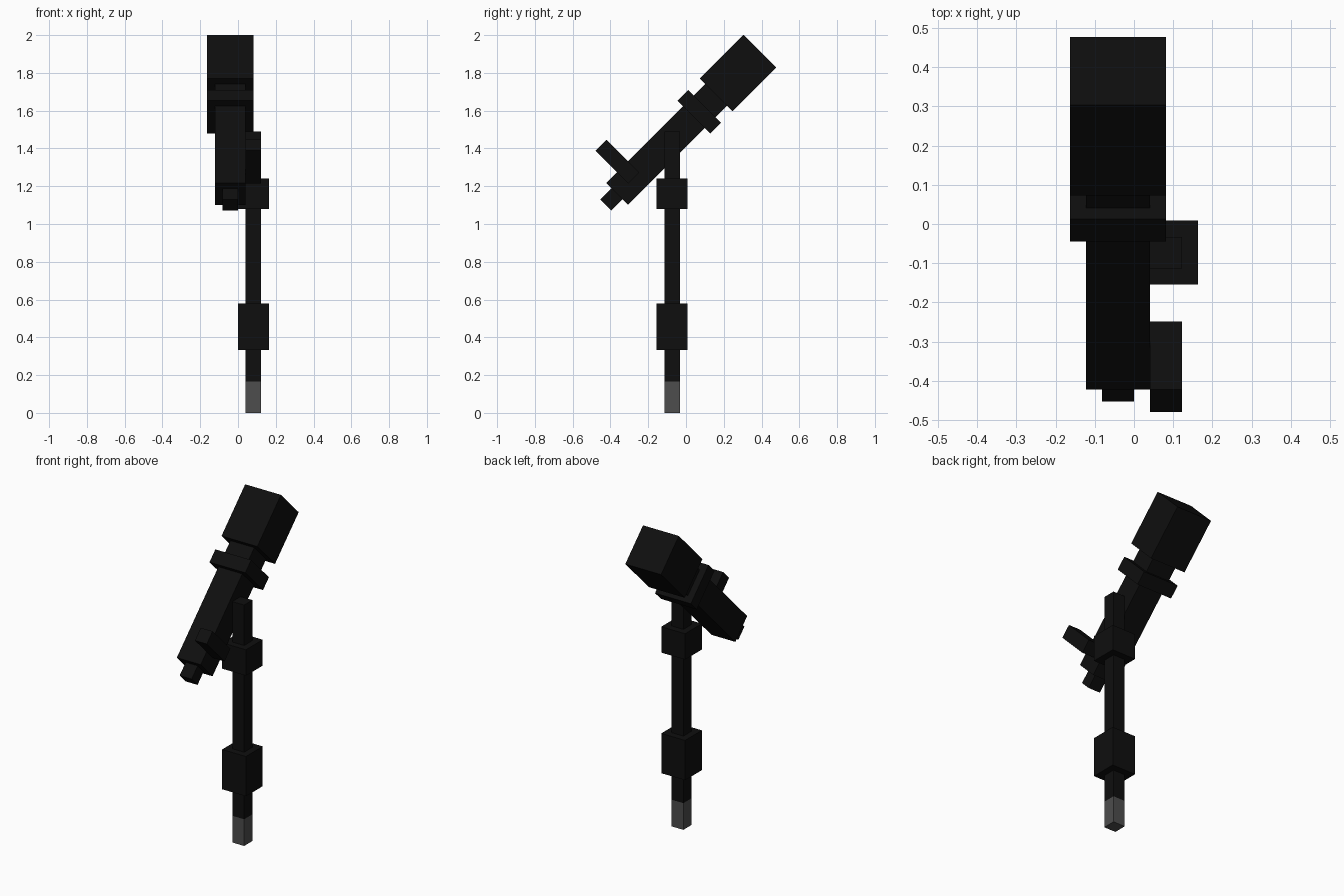
import bpy, bmesh
from mathutils import Matrix, Vector

if "Cube" in bpy.data.objects:
    bpy.data.objects.remove(bpy.data.objects["Cube"])


def material(name, v):
    m = bpy.data.materials.new(name)
    m.diffuse_color = (v, v, v, 1)
    m.use_nodes = True
    m.node_tree.nodes["Principled BSDF"].inputs["Base Color"].default_value = m.diffuse_color
    return m


BLACK = material("matte black", 0.0045)
GREY = material("dark grey", 0.075)

# tilted frame: x across, local y along the tube (up and back), local z across it
R = 0.5 ** 0.5
TILT = Matrix(((1, 0, 0, 0), (0, R, -R, 0), (0, R, R, 0), (0, 0, 0, 1)))


def box(name, x, y, z, frame=Matrix(), cut=None):
    """Box from (min, max) ranges; faces below the cut height turn grey."""
    bm = bmesh.new()
    bmesh.ops.create_cube(bm, size=1)
    lo, hi = Vector((x[0], y[0], z[0])), Vector((x[1], y[1], z[1]))
    bm.transform(frame @ Matrix.Translation((lo + hi) / 2) @ Matrix.Diagonal((*(hi - lo), 1)))
    if cut:
        bmesh.ops.bisect_plane(bm, geom=bm.verts[:] + bm.edges[:] + bm.faces[:],
                               plane_co=(0, 0, cut), plane_no=(0, 0, 1))
        for f in bm.faces:
            f.material_index = int(f.calc_center_median().z < cut)
    me = bpy.data.meshes.new(name)
    bm.to_mesh(me)
    bm.free()
    me.materials.append(BLACK)
    me.materials.append(GREY)
    ob = bpy.data.objects.new(name, me)
    bpy.context.collection.objects.link(ob)
    return ob


# stand: pole with grey foot, and two collars
box("pole", (0.041, 0.122), (-0.114, -0.033), (0, 1.49), cut=0.165)
for name, z in (("lower_collar", (0.334, 0.58)), ("upper_collar", (1.08, 1.24))):
    box(name, (0, 0.163), (-0.155, 0.009), z)

# tilted tube, square in section, centred on x = -0.041
CX, CT = -0.041, 1.078
for name, half, along in (("tube", 0.0817, (0.562, 1.31)),
                          ("front_hood", 0.1225, (1.303, 1.63)),
                          ("tube_ring", 0.1225, (1.137, 1.218)),
                          ("rear_knob", 0.041, (0.478, 0.57))):
    box(name, (CX - half, CX + half), along, (CT - half, CT + half), TILT)

# eyepiece on the side of the tube
box("eyepiece", (0.041, 0.122), (0.643, 0.724), (1.075, 1.321), TILT)
